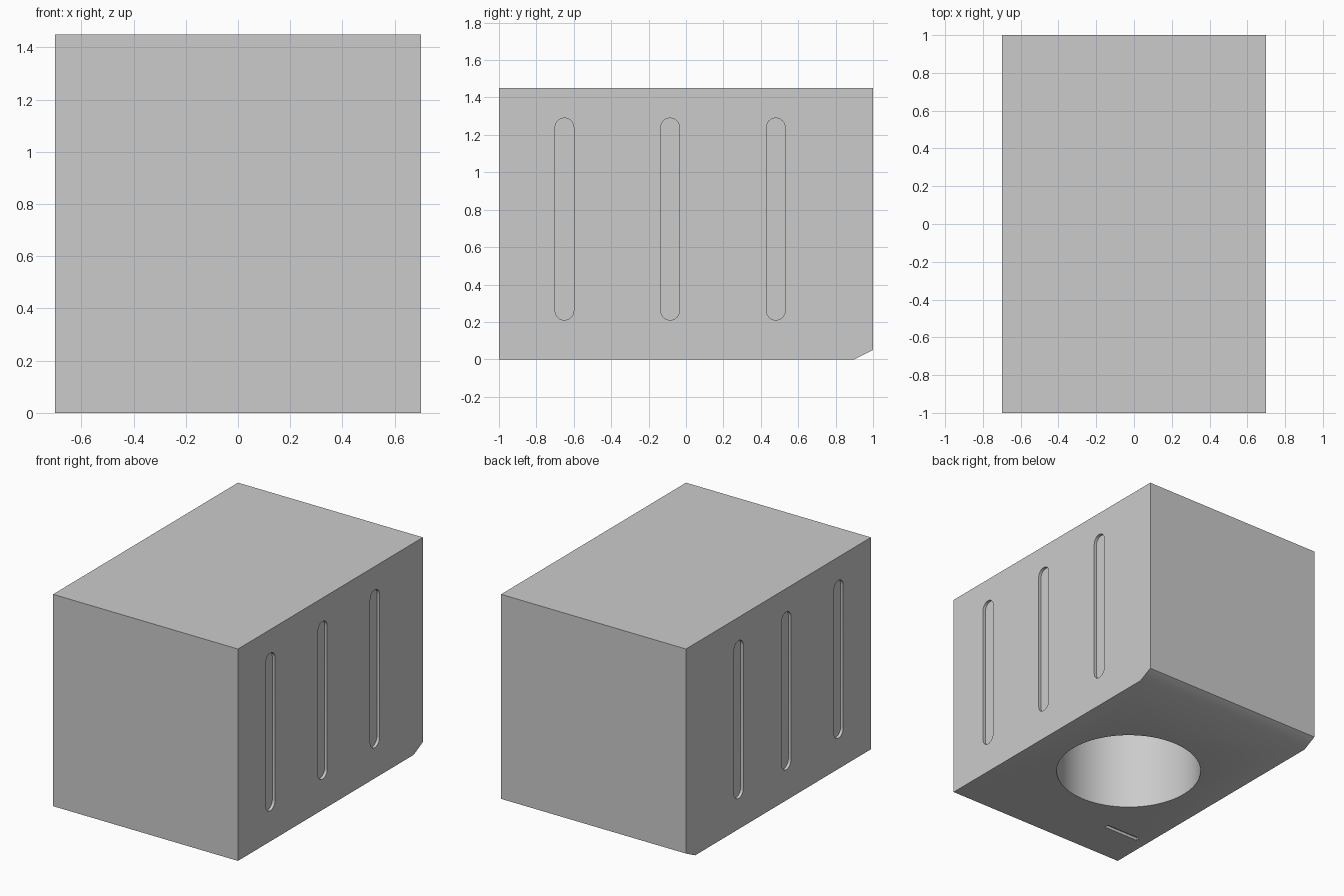
import bpy, bmesh, math
from mathutils import Matrix, Vector

if "Cube" in bpy.data.objects:
    bpy.data.objects.remove(bpy.data.objects["Cube"])


def prism(bm, outline, vec):
    """Extrude a closed 3D outline along vec into a solid."""
    face = bm.faces.new([bm.verts.new(p) for p in outline])
    new = bmesh.ops.extrude_face_region(bm, geom=[face])["geom"]
    bmesh.ops.translate(bm, vec=vec, verts=[g for g in new if isinstance(g, bmesh.types.BMVert)])


def make_object(name, bm):
    bmesh.ops.recalc_face_normals(bm, faces=bm.faces[:])
    mesh = bpy.data.meshes.new(name)
    bm.to_mesh(mesh)
    bm.free()
    obj = bpy.data.objects.new(name, mesh)
    bpy.context.collection.objects.link(obj)
    return obj


def capsule(y, z0, z1, r, n=12):
    """Upright slot outline as (y, z) points."""
    pts = []
    for zc, start in ((z1 - r, 0), (z0 + r, math.pi)):
        for i in range(n + 1):
            a = start + math.pi * i / n
            pts.append((y + r * math.cos(a), zc + r * math.sin(a)))
    return pts


# Housing with the sloped lower back edge
W = 0.70
bm = bmesh.new()
profile = [(-1, 0), (0.9, 0), (1, 0.05), (1, 1.45), (-1, 1.45)]
prism(bm, [(-W, y, z) for y, z in profile], (2 * W, 0, 0))
housing = make_object("housing", bm)

# Recesses: shallow slots on both sides
bm = bmesh.new()
depth, over = 0.02, 0.05
for side, slots in ((1, (-0.65, -0.085, 0.48)), (-1, (-0.65, -0.085, 0.43))):
    for y in slots:
        outline = [(side * (W - depth), py, pz) for py, pz in capsule(y, 0.21, 1.29, 0.05)]
        prism(bm, outline, (side * (depth + over), 0, 0))

# Recesses: round well and narrow slit in the underside
well_depth = 1.0
bmesh.ops.create_cone(bm, cap_ends=True, segments=96, radius1=0.47, radius2=0.47,
                      depth=well_depth + over,
                      matrix=Matrix.Translation((0, -0.055, (well_depth - over) / 2)))
slit = Matrix.Translation((-0.485, -0.70, (depth - over) / 2)) @ Matrix.Diagonal((0.27, 0.03, depth + over, 1))
bmesh.ops.create_cube(bm, size=1, matrix=slit)
cutter = make_object("recess_cutter", bm)
cutter.hide_render = True

# Cut the recesses and shade
bpy.context.view_layer.objects.active = housing
housing.select_set(True)
mod = housing.modifiers.new("recesses", "BOOLEAN")
mod.operation = "DIFFERENCE"
mod.solver = "EXACT"
mod.object = cutter
bpy.ops.object.modifier_apply(modifier=mod.name)
bpy.data.objects.remove(cutter)
bpy.ops.object.shade_smooth_by_angle(angle=math.radians(30))
